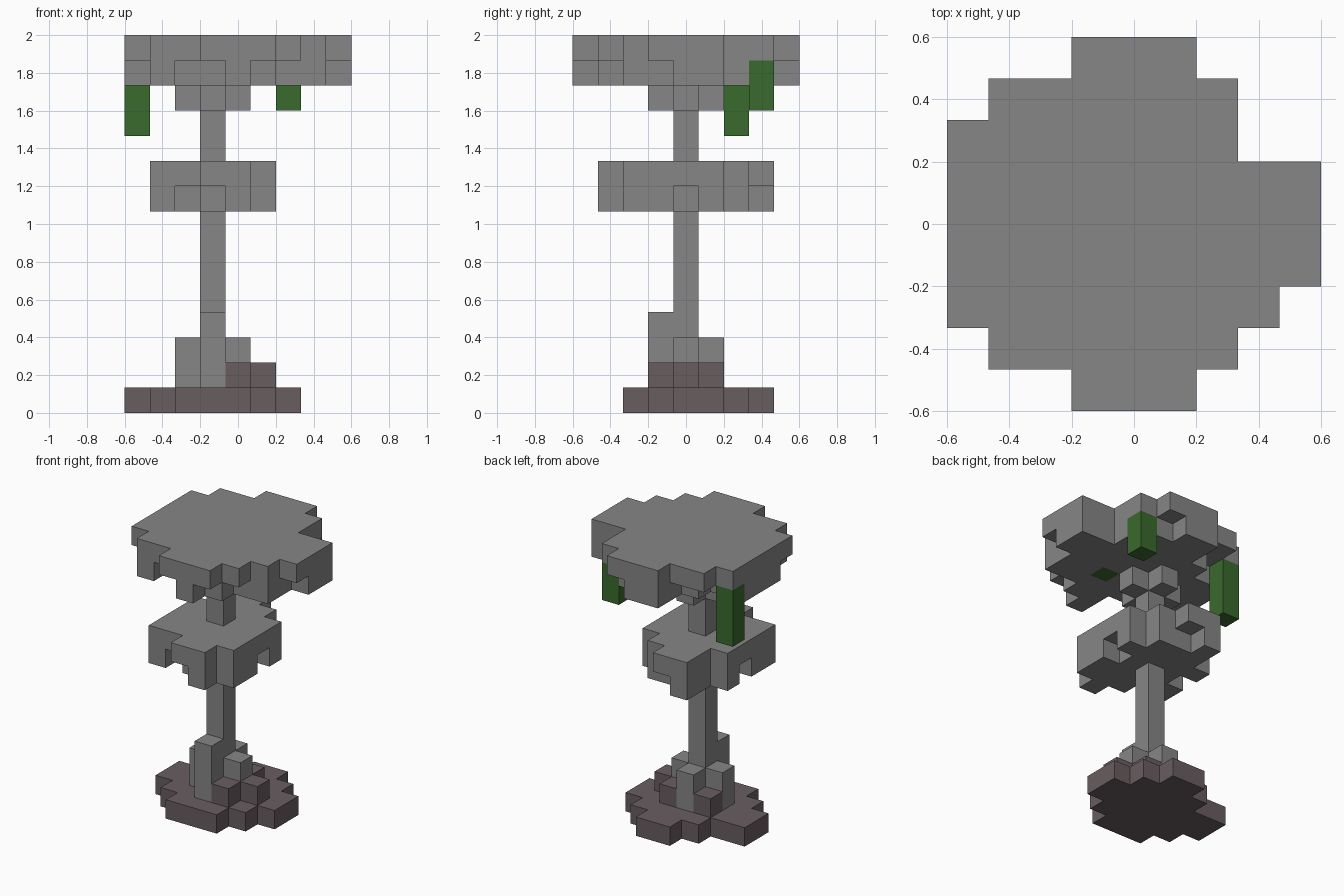
import bpy
import bmesh
from mathutils import Vector

CELL = 2 / 15
OFFSET = 4.5  # half of the nine-cell grid

if "Cube" in bpy.data.objects:
    bpy.data.objects.remove(bpy.data.objects["Cube"])


def make_material(name, colour):
    mat = bpy.data.materials.new(name)
    mat.use_nodes = True
    mat.diffuse_color = (*colour, 1)
    bsdf = mat.node_tree.nodes["Principled BSDF"]
    bsdf.inputs["Base Color"].default_value = (*colour, 1)
    return mat


stone = make_material("grey stone", (0.24, 0.24, 0.24))
earth = make_material("brown earth", (0.14, 0.11, 0.117))
leaf = make_material("green vine", (0.042, 0.144, 0.026))


def layer(level, plan):
    """Cells of one slice; the first row of the plan is the back."""
    rows = plan.split()
    return {(x, len(rows) - 1 - r, level)
            for r, row in enumerate(rows) for x, c in enumerate(row) if c == "#"}


def column(x, y, low, high):
    return {(x, y, z) for z in range(low, high + 1)}


# Upper canopy: a full cap over a ragged rim, with a cross of brackets
upper = layer(14, """
...###...
.######..
#######..
#########
#########
#########
########.
.######..
...###...""") | layer(13, """
...##....
...###...
..#####..
#########
#########
#####.##.
.#######.
.#..##...
....#....""") | layer(12, """
.........
.........
.........
...#.....
..###....
...#.....
.........
.........
.........""")

# Lower canopy: smaller cap with notched rim
lower = layer(9, """
.........
..##.....
..###....
.#####...
.#####...
.#####...
.#####...
...##....
.........""") | layer(8, """
.........
..#......
..###....
.#####...
..###....
.#####...
.#.###...
....#....
.........""")

# Ground mound
ground = layer(0, """
.........
...##....
..####...
#######..
#######..
.#####...
..###....
.........
.........""") | layer(1, """
.........
.........
.........
..#.#....
....##...
....#....
.........
.........
.........""")

# Stem and its buttress roots
trunk = column(3, 4, 1, 11) - lower
roots = column(3, 3, 1, 3) | column(2, 4, 1, 2) | column(3, 5, 1, 2) | column(4, 4, 2, 2)

# Hanging vines
vine_long = column(0, 6, 11, 13)
vine_short = column(6, 7, 12, 13)
vine_inner = column(5, 3, 13, 13)

parts = [
    ("upper_canopy", upper, stone), ("lower_canopy", lower, stone),
    ("trunk", trunk, stone), ("roots", roots, stone),
    ("ground_mound", ground, earth), ("long_vine", vine_long, leaf),
    ("short_vine", vine_short, leaf), ("inner_vine", vine_inner, leaf),
]
solid = set().union(*(cells for _, cells, _ in parts))


def build(name, cells, mat):
    """Skin the outside of a set of cells and merge its flat faces."""
    bm = bmesh.new()
    for cell in cells:
        centre = Vector(cell) + Vector((0.5, 0.5, 0.5))
        for axis in range(3):
            for sign in (-1, 1):
                n = Vector((0, 0, 0))
                n[axis] = sign
                if tuple(int(a + b) for a, b in zip(cell, n)) in solid:
                    continue
                u = Vector((0, 0, 0))
                u[(axis + 1) % 3] = 0.5
                v = n.cross(u)
                corners = (-u - v, u - v, u + v, v - u)
                bm.faces.new([bm.verts.new(centre + n / 2 + c) for c in corners])
    bmesh.ops.remove_doubles(bm, verts=bm.verts, dist=0.01)
    bmesh.ops.dissolve_limit(bm, angle_limit=0.01, verts=bm.verts, edges=bm.edges)
    for vert in bm.verts:
        vert.co = (vert.co - Vector((OFFSET, OFFSET, 0))) * CELL
    mesh = bpy.data.meshes.new(name)
    bm.to_mesh(mesh)
    bm.free()
    mesh.materials.append(mat)
    bpy.context.collection.objects.link(bpy.data.objects.new(name, mesh))


for part in parts:
    build(*part)
